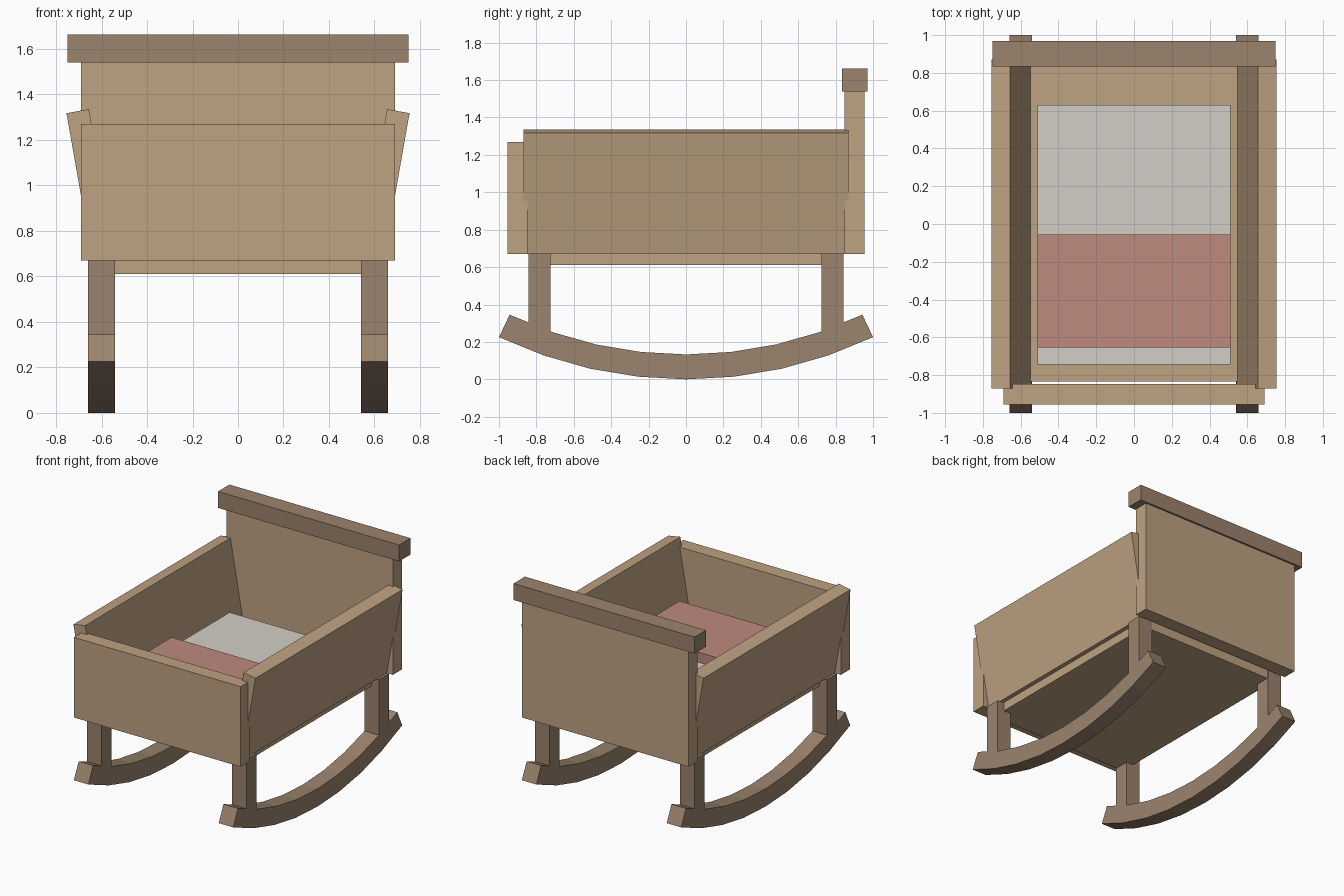
import bpy, bmesh, math
from mathutils import Vector, Matrix

if "Cube" in bpy.data.objects:
    bpy.data.objects.remove(bpy.data.objects["Cube"], do_unlink=True)


def material(name, rgb):
    mat = bpy.data.materials.new(name)
    mat.use_nodes = True
    color = (*rgb, 1.0)
    mat.diffuse_color = color
    mat.node_tree.nodes["Principled BSDF"].inputs["Base Color"].default_value = color
    return mat


light_wood = material("light wood", (0.515, 0.361, 0.223))
dark_wood = material("dark wood", (0.33, 0.227, 0.153))
linen = material("white linen", (0.65, 0.62, 0.57))
pink_cloth = material("pink cloth", (0.515, 0.254, 0.212))


def finish(name, bm, mat):
    bmesh.ops.recalc_face_normals(bm, faces=bm.faces)
    mesh = bpy.data.meshes.new(name)
    bm.to_mesh(mesh)
    bm.free()
    mesh.materials.append(mat)
    obj = bpy.data.objects.new(name, mesh)
    bpy.context.collection.objects.link(obj)
    return obj


def box(name, mat, x, y, z):
    """Box spanning the given (low, high) range on each axis."""
    bm = bmesh.new()
    size = [b - a for a, b in (x, y, z)]
    mid = [(a + b) / 2 for a, b in (x, y, z)]
    bmesh.ops.create_cube(bm, size=1, matrix=Matrix.Translation(mid) @ Matrix.Diagonal((*size, 1)))
    return finish(name, bm, mat)


# Bed: floor, end boards and the rail on the headboard
box("floor_board", light_wood, (-0.6, 0.6), (-0.835, 0.835), (0.61, 0.72))
box("foot_board", light_wood, (-0.69, 0.69), (-0.955, -0.847), (0.67, 1.27))
box("head_board", light_wood, (-0.69, 0.69), (0.847, 0.955), (0.67, 1.545))
box("head_rail", dark_wood, (-0.75, 0.75), (0.835, 0.97), (1.54, 1.663))

# Bedding
box("mattress", linen, (-0.51, 0.51), (-0.745, 0.63), (0.715, 0.9))
box("blanket", pink_cloth, (-0.512, 0.512), (-0.655, -0.055), (0.85, 0.975))


def side_board(name, side):
    """Board leaning outward, placed by its middle."""
    bm = bmesh.new()
    lean = Matrix.Rotation(side * math.radians(10), 4, "Y")
    place = Matrix.Translation((side * 0.648, 0, 1.003))
    bmesh.ops.create_cube(bm, size=1, matrix=place @ lean @ Matrix.Diagonal((0.1, 1.74, 0.657, 1)))
    finish(name, bm, light_wood)


def rocker(name, x0, x1):
    """Curved runner: a ring segment extruded across x."""
    outer, inner, half, steps = 2.33, 2.197, math.asin(1 / 2.33), 8
    angles = [half * (2 * i / steps - 1) for i in range(steps + 1)]
    bm = bmesh.new()
    rows = [[bm.verts.new((x, r * math.sin(a), outer - r * math.cos(a)))
             for x, r in ((x0, outer), (x1, outer), (x1, inner), (x0, inner))]
            for a in angles]
    for p, q in zip(rows, rows[1:]):
        for i in range(4):
            j = (i + 1) % 4
            bm.faces.new((p[i], p[j], q[j], q[i]))
    bm.faces.new(rows[0])
    bm.faces.new(rows[-1])
    finish(name, bm, dark_wood)


# Sides, rockers and legs, one set per side
for label, side in (("left", 1), ("right", -1)):
    side_board(label + "_side_board", side)
    x = sorted((side * 0.54, side * 0.66))
    rocker(label + "_rocker", *x)
    for end, d in (("front", -1), ("back", 1)):
        box(f"{label}_{end}_leg", dark_wood, x, sorted((d * 0.725, d * 0.842)), (0.21, 0.672))
